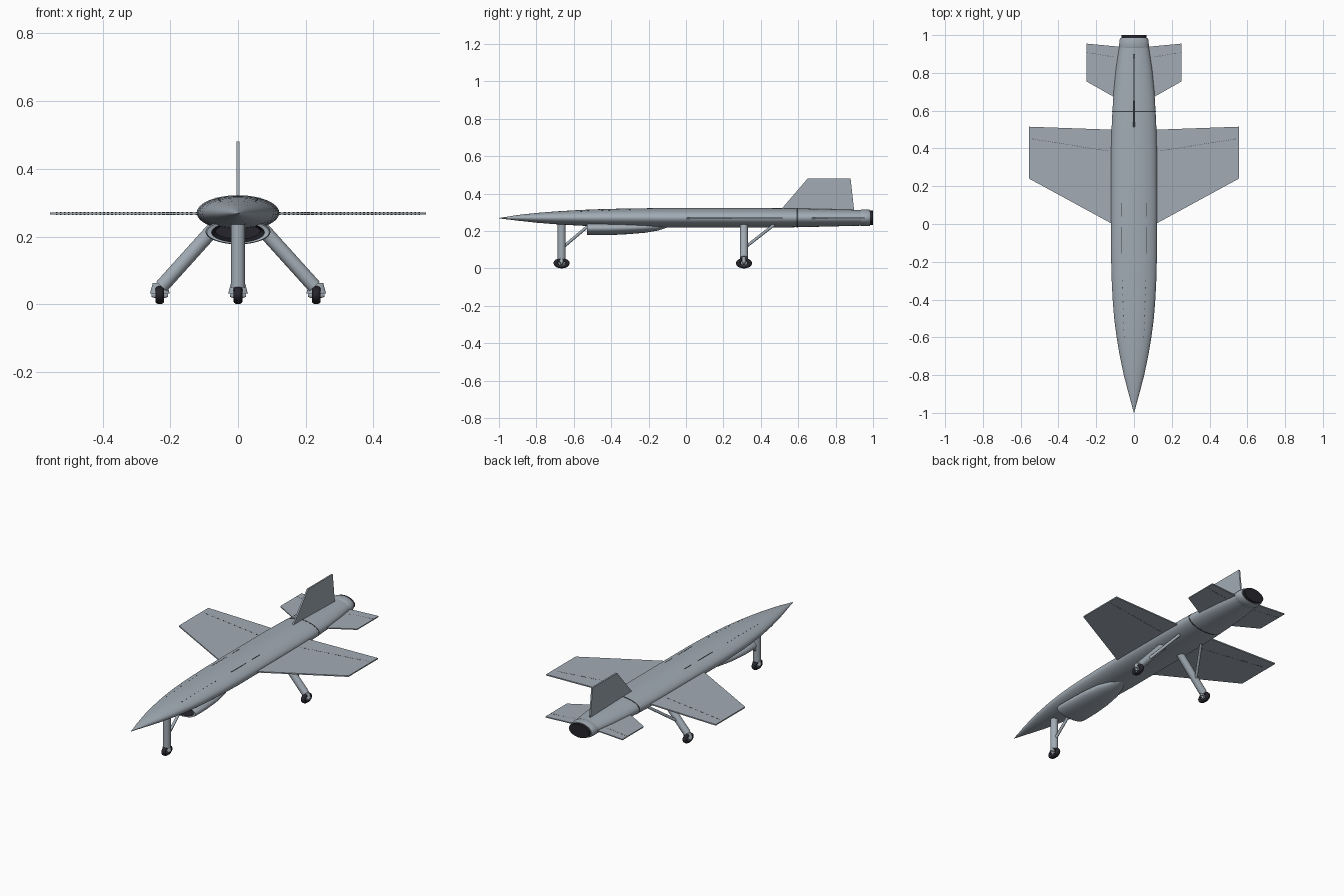
import bpy, bmesh, math
from mathutils import Vector

cube = bpy.data.objects.get("Cube")
if cube:
    bpy.data.objects.remove(cube, do_unlink=True)


def material(name, rgb):
    m = bpy.data.materials.new(name)
    m.use_nodes = True
    m.diffuse_color = (*rgb, 1)
    bsdf = next(n for n in m.node_tree.nodes if n.type == 'BSDF_PRINCIPLED')
    bsdf.inputs["Base Color"].default_value = (*rgb, 1)
    bsdf.inputs["Roughness"].default_value = 0.6
    return m


GREY = material("airframe grey", (0.36, 0.41, 0.46))
DARK = material("rubber black", (0.018, 0.018, 0.025))
SEAM = material("seam grey", (0.05, 0.055, 0.06))


def finish(name, bm, mats, smooth=None):
    bmesh.ops.recalc_face_normals(bm, faces=bm.faces)
    me = bpy.data.meshes.new(name)
    bm.to_mesh(me)
    bm.free()
    ob = bpy.data.objects.new(name, me)
    bpy.context.collection.objects.link(ob)
    for m in mats:
        me.materials.append(m)
    if smooth:
        shade(ob, smooth)
    return ob


def shade(ob, angle=35):
    bpy.ops.object.select_all(action='DESELECT')
    ob.select_set(True)
    bpy.context.view_layer.objects.active = ob
    bpy.ops.object.shade_smooth_by_angle(angle=math.radians(angle))


def loft(name, sections, mats, dark_rings=0, n=48):
    """Skin elliptical sections (y, half width, half height, centre z)."""
    bm = bmesh.new()
    rings = []
    for y, rx, rz, zc in sections:
        rings.append([bm.verts.new((rx * math.cos(2 * math.pi * i / n), y,
                                    zc + rz * math.sin(2 * math.pi * i / n)))
                      for i in range(n)])
    for k, (a, b) in enumerate(zip(rings, rings[1:])):
        for i in range(n):
            j = (i + 1) % n
            f = bm.faces.new((a[i], a[j], b[j], b[i]))
            f.material_index = 1 if k < dark_rings else 0
    bm.faces.new(rings[0]).material_index = 1 if dark_rings else 0
    bm.faces.new(rings[-1])
    return finish(name, bm, mats, 35)


def slab(name, outline, axis, offset, half):
    """Thin plate; axis 'z' takes (x, y) points, axis 'x' takes (y, z)."""
    bm = bmesh.new()
    sides = []
    for s in (offset - half, offset + half):
        pts = [(a, b, s) if axis == 'z' else (s, a, b) for a, b in outline]
        sides.append([bm.verts.new(p) for p in pts])
    lo, hi = sides
    bm.faces.new(lo)
    bm.faces.new(hi)
    for i in range(len(lo)):
        j = (i + 1) % len(lo)
        bm.faces.new((lo[i], lo[j], hi[j], hi[i]))
    return finish(name, bm, [GREY])


def rod(name, a, b, r1, r2=None, mat=GREY, scale=(1, 1, 1), verts=24):
    a, b = Vector(a), Vector(b)
    d = b - a
    bpy.ops.mesh.primitive_cone_add(vertices=verts, radius1=r1,
                                    radius2=r1 if r2 is None else r2,
                                    depth=d.length, location=(a + b) / 2,
                                    rotation=d.to_track_quat('Z', 'Y').to_euler())
    ob = bpy.context.object
    ob.name = name
    ob.scale = scale
    ob.data.materials.append(mat)
    shade(ob)
    return ob


def dashes(name, boxes):
    """Small plates, each given as centre and size."""
    bm = bmesh.new()
    for c, size in boxes:
        vs = bmesh.ops.create_cube(bm, size=1)["verts"]
        for v in vs:
            v.co = Vector(c) + Vector(p * s for p, s in zip(v.co, size))
    return finish(name, bm, [SEAM])


# Fuselage: pointed nose, flattened oval body, slightly tapered tail
ZC = 0.27
HULL = [(-1, .001, .001, .268), (-.95, .014, .008, .269), (-.9, .028, .015, ZC),
        (-.8, .054, .026, ZC), (-.7, .075, .034, ZC), (-.6, .092, .040, ZC),
        (-.5, .105, .045, ZC), (-.4, .113, .048, ZC), (-.3, .118, .050, ZC),
        (-.15, .122, .052, ZC), (.1, .122, .052, ZC), (.4, .121, .052, ZC),
        (.55, .117, .051, ZC), (.7, .108, .048, ZC), (.82, .096, .045, ZC),
        (.94, .078, .042, ZC)]
loft("fuselage", HULL, [GREY])


def hull(y):
    for p, q in zip(HULL, HULL[1:]):
        if p[0] <= y <= q[0]:
            t = (y - p[0]) / (q[0] - p[0])
            return p[1] + t * (q[1] - p[1]), p[2] + t * (q[2] - p[2])


def top_z(x, y):
    rx, rz = hull(y)
    return ZC + rz * math.sqrt(max(0, 1 - (x / rx) ** 2))


# Tail seam, exhaust ring and dark exhaust
loft("tail_seam", [(y, hull(y)[0] + .001, hull(y)[1] + .001, ZC)
                   for y in (.592, .599)], [SEAM])
loft("exhaust_ring", [(.932, .078, .042, ZC), (.94, .080, .045, ZC),
                      (.975, .076, .045, ZC), (.985, .071, .042, ZC)], [GREY])
loft("exhaust", [(.97, .066, .039, ZC), (1.0, .066, .039, ZC)], [DARK])

# Belly intake with a recessed dark mouth
loft("belly_intake", [(-.47, .066, .022, .215), (-.527, .078, .029, .212),
                      (-.53, .092, .034, .213), (-.515, .096, .037, .214),
                      (-.42, .095, .037, .214), (-.32, .089, .034, .216),
                      (-.22, .073, .029, .219), (-.15, .048, .021, .223),
                      (-.10, .018, .010, .228)], [GREY, DARK], dark_rings=1)

# Wings, tailplanes and fin
WZ = .268
for side, s in (("left", 1), ("right", -1)):
    slab(side + "_wing", [(s * .05, -.035), (s * .555, .24), (s * .555, .515),
                          (s * .05, .497)], 'z', WZ, .0035)
    slab(side + "_tailplane", [(s * .04, .635), (s * .252, .755),
                               (s * .252, .955), (s * .04, .935)], 'z', WZ, .003)
    # Dotted hinge lines on the flying surfaces
    for part, a, b, n in (("wing", (.14, .387), (.535, .450), 34),
                          ("tailplane", (.11, .885), (.245, .907), 10)):
        h = .0085 if part == "wing" else .0075
        dashes(f"{side}_{part}_hinge",
               [((s * (a[0] + (b[0] - a[0]) * i / n),
                  a[1] + (b[1] - a[1]) * i / n, WZ), (.005, .003, h))
                for i in range(n + 1)])
    # Panel lines on the fuselage top
    lines = [(.065, -.15 + .01 * i, .010) for i in range(14)]
    lines += [(.065, .045 + .01 * i, .010) for i in range(7)]
    lines += [(.062 - .010 * i / 8, -.30 - .037 * i, .008) for i in range(9)]
    dashes(side + "_panel_lines", [((s * x, y, top_z(x, y)), (.003, l, .002))
                                   for x, y, l in lines])
slab("fin", [(.50, .305), (.65, .48), (.88, .48), (.90, .30)], 'x', 0, .0045)


# Landing gear: strut, brace, axle fairing and oval wheel
def gear(name, top, foot, brace_low, brace_high, wheel):
    x, y, z = wheel
    rod(name + "_strut", top, foot, .021)
    rod(name + "_brace", brace_low, brace_high, .008, verts=12)
    rod(name + "_fairing", (x, y, .032), (x, y, .062), .029, .021, scale=(1, .45, 1))
    bpy.ops.mesh.primitive_torus_add(location=wheel, rotation=(0, math.pi / 2, 0),
                                     major_radius=.030, minor_radius=.013,
                                     major_segments=32, minor_segments=12)
    tyre = bpy.context.object
    tyre.name = name + "_tyre"
    tyre.scale = (.64, 1, 1)
    tyre.data.materials.append(DARK)
    shade(tyre)
    rod(name + "_rim", (x - .009, y, z), (x + .009, y, z), .022, scale=(.64, 1, 1))
    for s in (-1, 1):
        rod(name + "_hub", (x + s * .008, y, z), (x + s * .024, y, z),
            .011, .006, scale=(.64, 1, 1))
        # Rim spokes
        dashes(name + "_spokes",
               [((x + s * .009, y + .016 * math.cos(t), z + .010 * math.sin(t)),
                 (.002, .005, .003)) for t in (k * math.pi / 3 for k in range(6))])


gear("nose_gear", (0, -.665, .245), (0, -.665, .05),
     (0, -.655, .115), (0, -.525, .225), (0, -.665, .0275))
for side, s in (("left", 1), ("right", -1)):
    gear(side + "_main_gear", (s * .06, .31, .236), (s * .226, .31, .052),
         (s * .165, .32, .115), (s * .075, .47, .232), (s * .231, .31, .0275))
